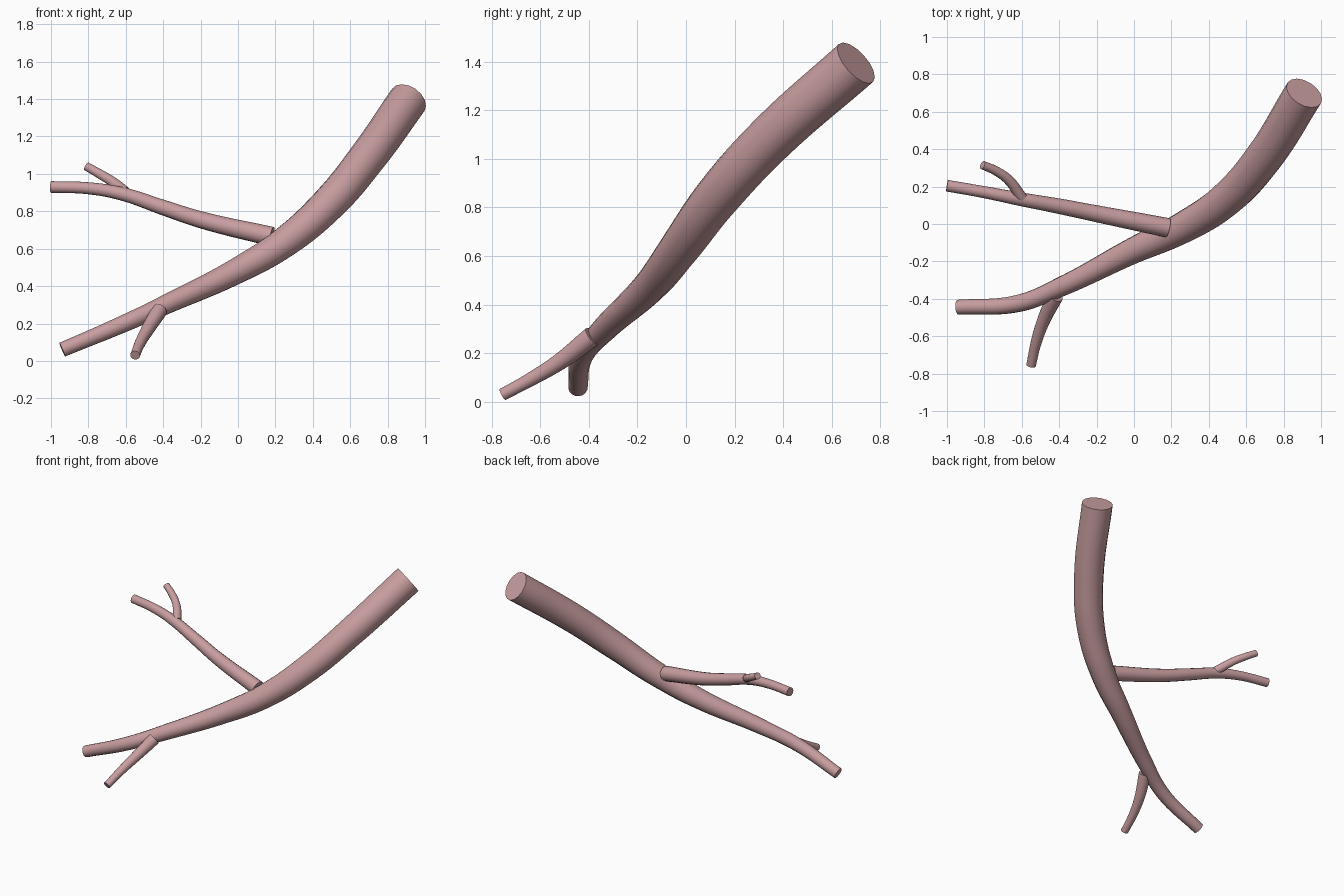
import bpy
import math

cube = bpy.data.objects.get("Cube")
if cube:
    bpy.data.objects.remove(cube, do_unlink=True)

# Dusky pink material shared by every branch
pink = bpy.data.materials.new("dusky_pink")
pink.use_nodes = True
colour = (0.58, 0.34, 0.35, 1)
pink.diffuse_color = colour
pink.node_tree.nodes["Principled BSDF"].inputs["Base Color"].default_value = colour


def tube(name, path):
    """Tapered, capped tube through (x, y, z, radius) points."""
    curve = bpy.data.curves.new(name, "CURVE")
    curve.dimensions = "3D"
    curve.bevel_depth = 1
    curve.bevel_resolution = 6
    curve.resolution_u = 10
    curve.use_fill_caps = True
    spline = curve.splines.new("BEZIER")
    spline.bezier_points.add(len(path) - 1)
    spline.radius_interpolation = "CARDINAL"
    for point, (x, y, z, radius) in zip(spline.bezier_points, path):
        point.co = (x, y, z)
        point.radius = radius
        point.handle_left_type = point.handle_right_type = "AUTO"
    obj = bpy.data.objects.new(name, curve)
    bpy.context.collection.objects.link(obj)
    bpy.ops.object.select_all(action="DESELECT")
    obj.select_set(True)
    bpy.context.view_layer.objects.active = obj
    bpy.ops.object.convert(target="MESH")
    obj = bpy.context.object
    obj.data.materials.clear()
    obj.data.materials.append(pink)
    bpy.ops.object.shade_smooth_by_angle(angle=math.radians(40))
    return obj


# Main trunk, thick at the upper end
tube("trunk", [
    (0.91, 0.70, 1.395, 0.105),
    (0.69, 0.35, 1.085, 0.1),
    (0.49, 0.13, 0.845, 0.094),
    (0.25, -0.025, 0.635, 0.083),
    (0, -0.14, 0.485, 0.07),
    (-0.4, -0.34, 0.295, 0.052),
    (-0.62, -0.425, 0.195, 0.046),
    (-0.94, -0.445, 0.06, 0.04),
])

# Long upper side branch
tube("upper_branch", [
    (0.18, -0.02, 0.665, 0.052),
    (-0.2, 0.055, 0.755, 0.045),
    (-0.4, 0.095, 0.82, 0.041),
    (-0.62, 0.135, 0.893, 0.036),
    (-0.8, 0.17, 0.923, 0.032),
    (-1, 0.205, 0.93, 0.031),
])

# Small fork near the end of the upper branch
tube("upper_twig", [
    (-0.6, 0.14, 0.9, 0.03),
    (-0.67, 0.235, 0.957, 0.027),
    (-0.74, 0.285, 1, 0.025),
    (-0.81, 0.315, 1.04, 0.023),
])

# Small fork under the trunk
tube("lower_twig", [
    (-0.42, -0.385, 0.27, 0.042),
    (-0.485, -0.52, 0.165, 0.035),
    (-0.525, -0.64, 0.092, 0.029),
    (-0.55, -0.755, 0.03, 0.026),
])
